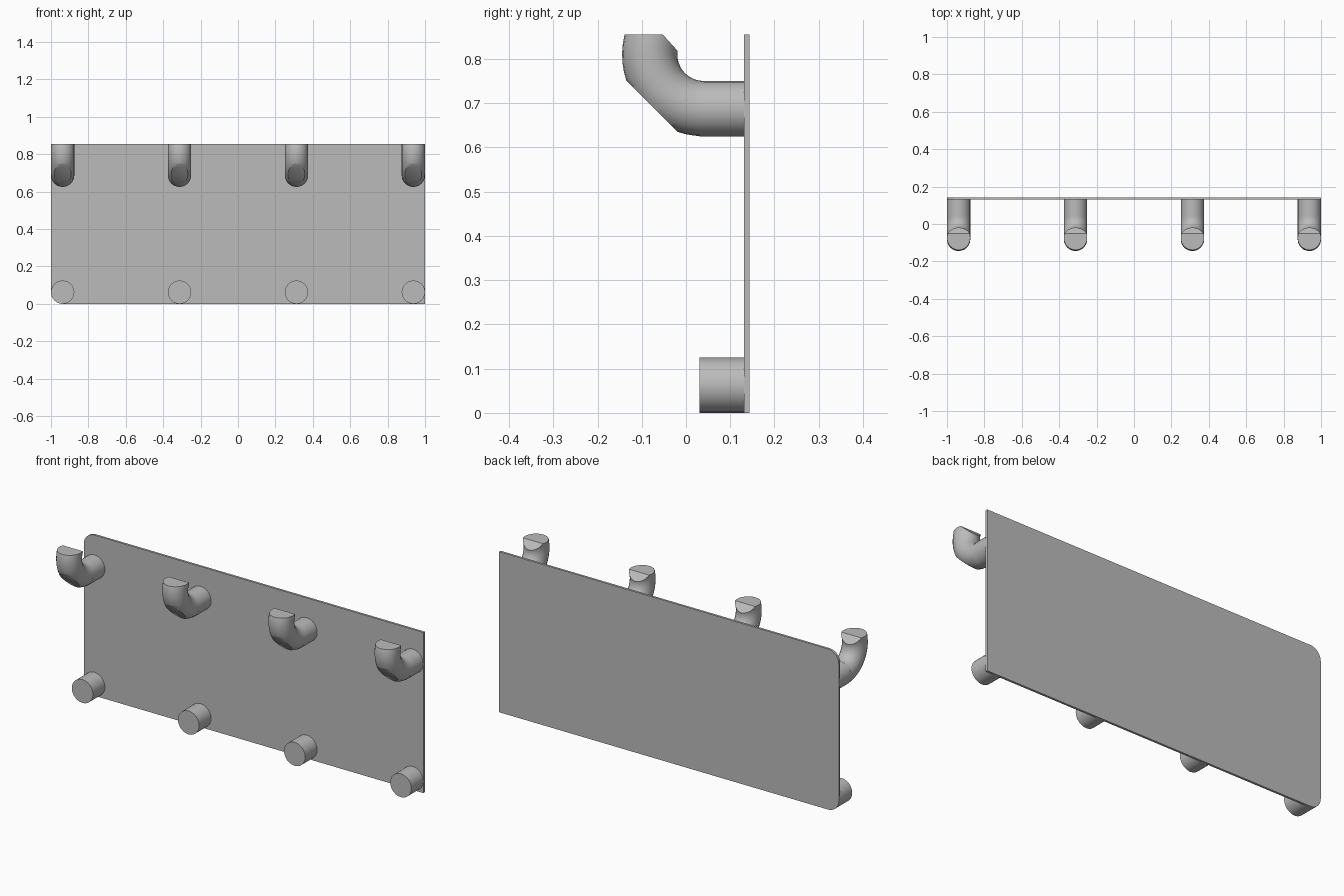
import bpy, bmesh, math
from mathutils import Vector

if "Cube" in bpy.data.objects:
    bpy.data.objects.remove(bpy.data.objects["Cube"])

grey = bpy.data.materials.new("light grey")
grey.diffuse_color = (0.5, 0.5, 0.5, 1)
grey.use_nodes = True
grey.node_tree.nodes["Principled BSDF"].inputs["Base Color"].default_value = grey.diffuse_color

R = 0.0625          # peg and tube radius
BACK, FRONT = 0.143, 0.131
TOP = 0.855


def finish(bm, name):
    bmesh.ops.recalc_face_normals(bm, faces=bm.faces)
    me = bpy.data.meshes.new(name)
    bm.to_mesh(me)
    bm.free()
    ob = bpy.data.objects.new(name, me)
    bpy.context.collection.objects.link(ob)
    me.materials.append(grey)
    bpy.ops.object.select_all(action='DESELECT')
    ob.select_set(True)
    bpy.context.view_layer.objects.active = ob
    bpy.ops.object.shade_smooth_by_angle(angle=math.radians(32))
    return ob


def arc(cx, cz, a0, a1, n=8):
    return [(cx + R * math.cos(math.radians(a0 + (a1 - a0) * i / n)),
             cz + R * math.sin(math.radians(a0 + (a1 - a0) * i / n))) for i in range(n + 1)]


# Thin back plate, rounded only at the two left corners
def back_plate():
    outline = [(1, 0), (1, TOP)] + arc(-1 + R, TOP - R, 90, 180) + arc(-1 + R, R, 180, 270)
    bm = bmesh.new()
    face = bm.faces.new([bm.verts.new((x, FRONT, z)) for x, z in outline])
    ext = bmesh.ops.extrude_face_region(bm, geom=[face])
    verts = [g for g in ext["geom"] if isinstance(g, bmesh.types.BMVert)]
    bmesh.ops.translate(bm, vec=(0, BACK - FRONT, 0), verts=verts)
    finish(bm, "back_plate")


# Round peg pointing forward from the plate
def peg(name, x, z, sides=24):
    bm = bmesh.new()
    rings = []
    for y in (0.03, FRONT + 0.002):
        rings.append([bm.verts.new((x + R * math.cos(i * math.tau / sides), y,
                                    z + R * math.sin(i * math.tau / sides))) for i in range(sides)])
    for i in range(sides):
        j = (i + 1) % sides
        bm.faces.new((rings[0][i], rings[0][j], rings[1][j], rings[1][i]))
    for r in rings:
        bm.faces.new(r)
    finish(bm, name)


# Curved tube, trimmed flat on top, at the inner lip and along the outer elbow
def hook(name, x, sides=24, steps=20):
    bend, cy, cz = 0.122, 0.04, 0.81
    bm = bmesh.new()
    rings = []
    for s in range(steps + 1):
        t = math.radians(130 * s / steps)
        ring = []
        for i in range(sides):
            a = i * math.tau / sides
            d = bend + R * math.cos(a)
            ring.append(bm.verts.new((x + R * math.sin(a), cy - d * math.sin(t), cz - d * math.cos(t))))
        rings.append(ring)
    for r0, r1 in zip(rings, rings[1:]):
        for i in range(sides):
            j = (i + 1) % sides
            bm.faces.new((r0[i], r0[j], r1[j], r1[i]))
    bm.faces.new(rings[0])
    bm.faces.new(rings[-1])
    cuts = [((x, 0, TOP), (0, 0, 1)),
            ((x, -0.052, TOP), (0, 1, 0.9)),
            ((x, -0.075, 0.691), (0, -1, -1))]
    for co, no in cuts:
        res = bmesh.ops.bisect_plane(bm, geom=bm.verts[:] + bm.edges[:] + bm.faces[:],
                                     plane_co=co, plane_no=Vector(no).normalized(), clear_outer=True)
        edges = [g for g in res["geom_cut"] if isinstance(g, bmesh.types.BMEdge)]
        bmesh.ops.holes_fill(bm, edges=edges)
    finish(bm, name)


back_plate()
for n in range(4):
    px = -1 + R + n * (2 - 2 * R) / 3
    peg(f"lower_peg_{n + 1}", px, R)
    peg(f"hook_peg_{n + 1}", px, 0.6875)
    hook(f"hook_{n + 1}", px)
